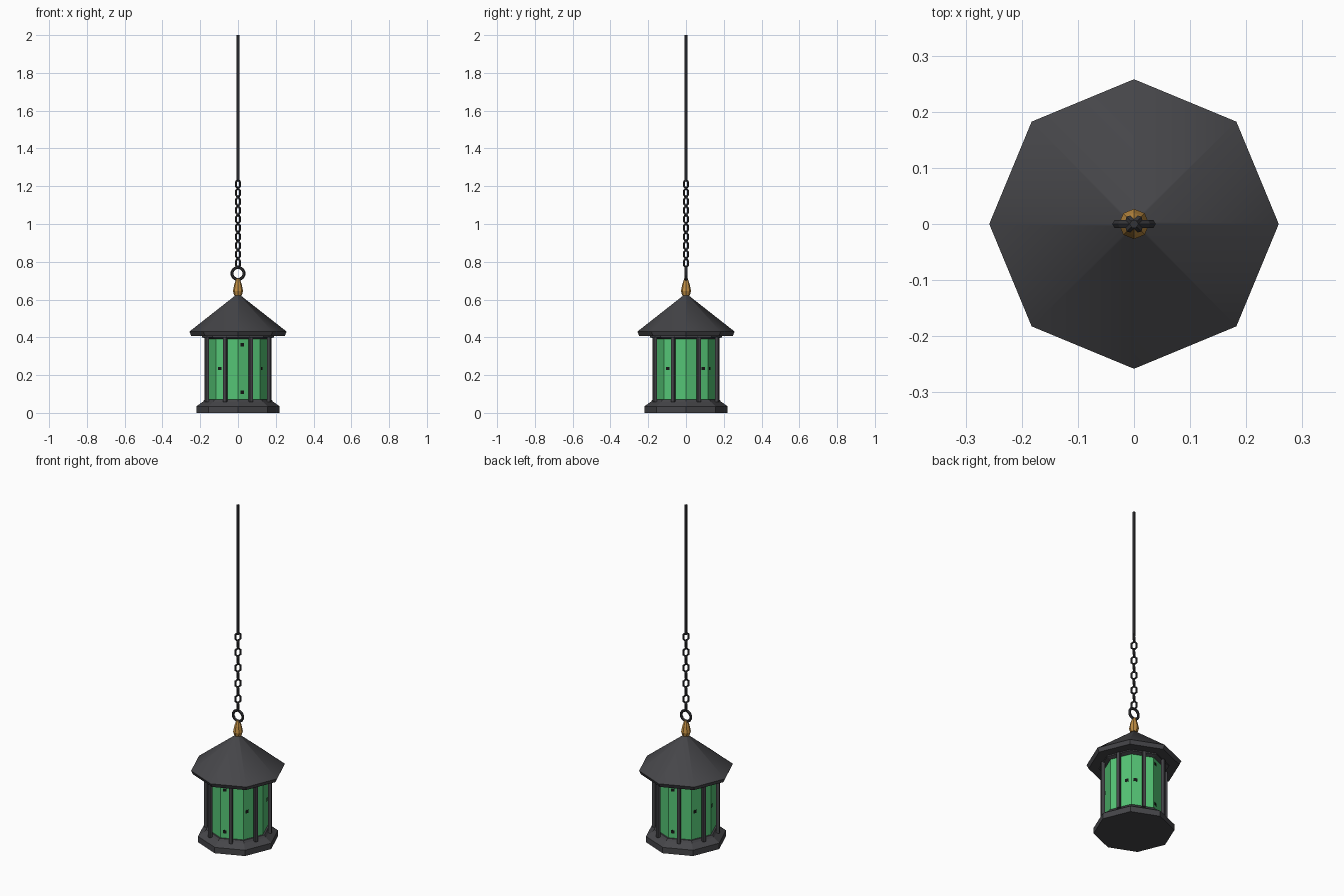
import bpy, bmesh, math
from mathutils import Matrix, Vector

if "Cube" in bpy.data.objects:
    bpy.data.objects.remove(bpy.data.objects["Cube"])


def material(name, rgb):
    m = bpy.data.materials.new(name)
    m.diffuse_color = (*rgb, 1)
    m.use_nodes = True
    m.node_tree.nodes["Principled BSDF"].inputs["Base Color"].default_value = m.diffuse_color
    return m


IRON = material("dark iron", (0.06, 0.06, 0.066))
CHAIN = material("blackened steel", (0.033, 0.033, 0.037))
GLASS = material("green glass", (0.09, 0.56, 0.18))
BRASS = material("brass", (0.53, 0.27, 0.055))
SOOT = material("black flecks", (0.008, 0.008, 0.008))


def add_object(name, bm, mat, smooth=None):
    bmesh.ops.recalc_face_normals(bm, faces=bm.faces)
    me = bpy.data.meshes.new(name)
    bm.to_mesh(me)
    bm.free()
    me.materials.append(mat)
    if smooth:
        for p in me.polygons:
            p.use_smooth = True
        me.set_sharp_from_angle(angle=math.radians(smooth))
    ob = bpy.data.objects.new(name, me)
    bpy.context.collection.objects.link(ob)
    return ob


def lathe(name, profile, mat, sides=8, smooth=None):
    """Closed solid from (radius, z) pairs, with corners on the axes."""
    bm = bmesh.new()
    rings = []
    for r, z in profile:
        rings.append([bm.verts.new((r * math.cos(2 * math.pi * i / sides),
                                    r * math.sin(2 * math.pi * i / sides), z))
                      for i in range(sides)])
    for a, b in zip(rings, rings[1:]):
        for i in range(sides):
            j = (i + 1) % sides
            bm.faces.new((a[i], a[j], b[j], b[i]))
    bm.faces.new(rings[0])
    bm.faces.new(rings[-1])
    return add_object(name, bm, mat, smooth)


def box(name, angle, radius, tangent, z, size, mat):
    """Box turned to face outward at an angle around the lantern."""
    bm = bmesh.new()
    m = (Matrix.Rotation(math.radians(angle), 4, 'Z')
         @ Matrix.Translation((radius, tangent, z))
         @ Matrix.Diagonal((*size, 1)))
    bmesh.ops.create_cube(bm, size=1, matrix=m)
    return add_object(name, bm, mat)


def link(name, z, spin, half_w, half_h, wire, mat, n, k):
    """Upright oval wire loop."""
    bm = bmesh.new()
    rot = Matrix.Rotation(math.radians(spin), 3, 'Z')
    rings = []
    for i in range(n):
        a = 2 * math.pi * (i + 0.5) / n
        out = Vector((math.cos(a), 0, math.sin(a)))
        mid = Vector((half_w * out.x, 0, half_h * out.z))
        ring = []
        for q in range(k):
            b = 2 * math.pi * q / k
            p = mid + out * wire * math.cos(b) + Vector((0, wire * math.sin(b), 0))
            ring.append(bm.verts.new(rot @ p + Vector((0, 0, z))))
        rings.append(ring)
    for i in range(n):
        a, b = rings[i], rings[(i + 1) % n]
        for q in range(k):
            r = (q + 1) % k
            bm.faces.new((a[q], a[r], b[r], b[q]))
    return add_object(name, bm, mat)


# Base, glass, collar and roof
lathe("base", [(0.22, 0), (0.22, 0.035), (0.185, 0.06), (0.175, 0.072)], IRON)
lathe("glass", [(0.165, 0.06), (0.165, 0.41)], GLASS)
lathe("top_collar", [(0.168, 0.392), (0.19, 0.40), (0.19, 0.42)], IRON)
lathe("roof", [(0.247, 0.407), (0.258, 0.43), (0.006, 0.628)], IRON, smooth=35)

# Posts in front of the middle of each pane
for i in range(8):
    box(f"post_{i + 1}", 22.5 + 45 * i, 0.178, 0, 0.23, (0.018, 0.018, 0.345), IRON)

# Small dark flecks on the panes
apothem = 0.165 * math.cos(math.pi / 8)
for i in range(8):
    for h in ((0.36, 0.11) if i in (2, 6) else (0.235,)):
        t = 0.035 if i == 0 else -0.04
        box(f"fleck_{i + 1}_{int(h * 100)}", 22.5 + 45 * i, apothem, t, h,
            (0.003, 0.02, 0.018), SOOT)

# Finial and hanging ring
lathe("finial", [(0.02, 0.622), (0.027, 0.645), (0.02, 0.68), (0.013, 0.70),
                 (0.009, 0.712)], BRASS)
link("hanging_ring", 0.738, 0, 0.032, 0.032, 0.008, CHAIN, 12, 6)

# Chain links, alternating by a quarter turn
for i in range(10):
    link(f"chain_link_{i + 1}", 0.793 + 0.0465 * i, 45 if i % 2 else -45,
         0.016, 0.026, 0.006, CHAIN, 6, 5)

# Suspension rod
lathe("rod", [(0.008, 1.225), (0.008, 2.0)], CHAIN, sides=6)
